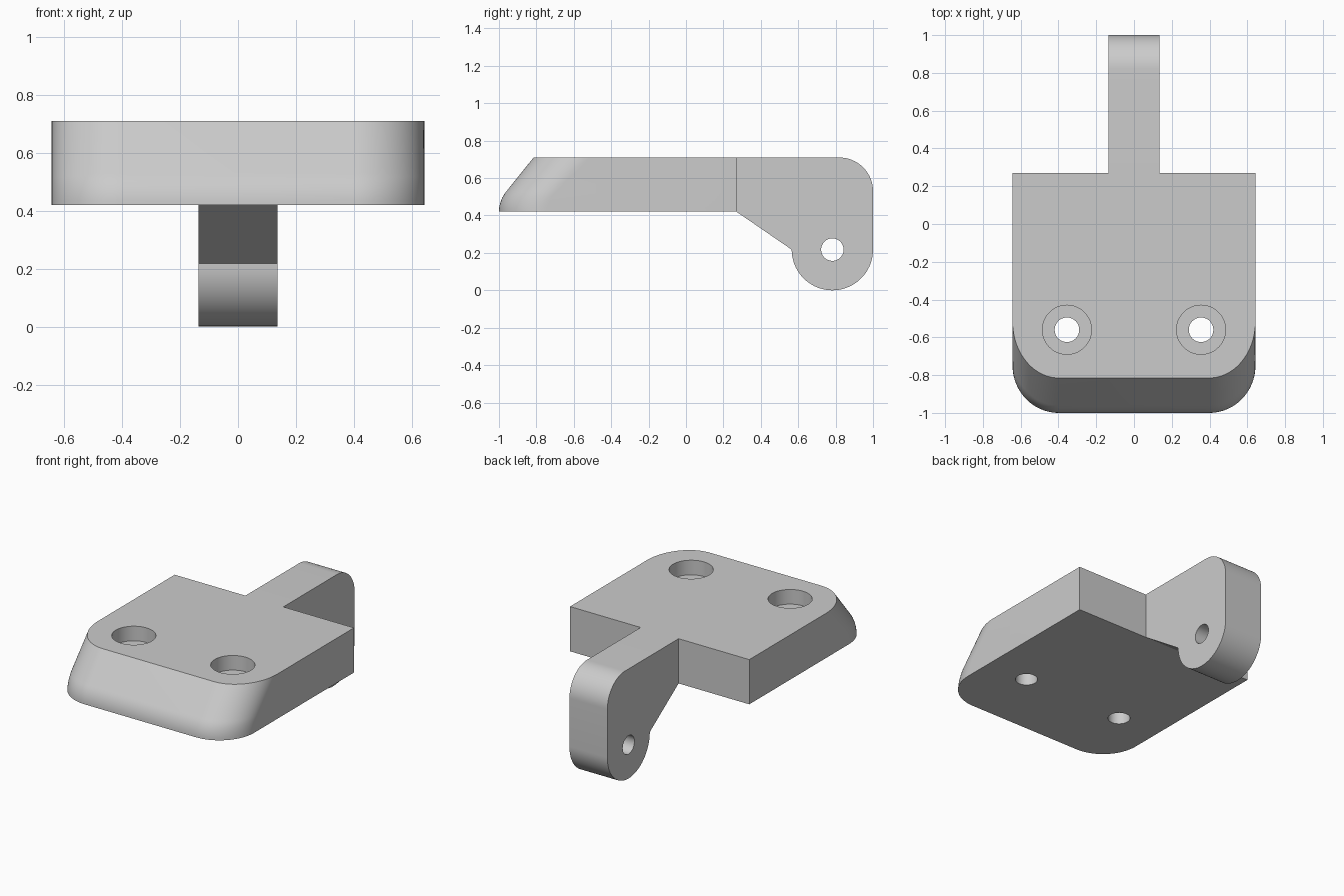
import bpy
import bmesh
from math import pi, sin, cos, radians
from mathutils import Matrix

if "Cube" in bpy.data.objects:
    bpy.data.objects.remove(bpy.data.objects["Cube"], do_unlink=True)

HALF_W, BACK, FRONT = 0.643, 0.27, -1.0
LOW, TOP = 0.42, 0.71
ARM_HALF = 0.136

grey = bpy.data.materials.new("plain grey")
grey.use_nodes = True
colour = (0.6, 0.6, 0.6, 1)
grey.diffuse_color = colour
grey.node_tree.nodes["Principled BSDF"].inputs["Base Color"].default_value = colour


def loft(name, rings):
    """Skin a stack of equal-length rings and cap both ends."""
    bm = bmesh.new()
    loops = [[bm.verts.new(p) for p in ring] for ring in rings]
    n = len(loops[0])
    for a, b in zip(loops, loops[1:]):
        for i in range(n):
            j = (i + 1) % n
            bm.faces.new((a[i], a[j], b[j], b[i]))
    bm.faces.new(loops[0])
    bm.faces.new(loops[-1])
    bmesh.ops.recalc_face_normals(bm, faces=bm.faces)
    return finish(name, bm)


def finish(name, bm):
    mesh = bpy.data.meshes.new(name)
    bm.to_mesh(mesh)
    bm.free()
    mesh.materials.append(grey)
    obj = bpy.data.objects.new(name, mesh)
    bpy.context.collection.objects.link(obj)
    return obj


def arc(cx, cy, rx, ry, start, end, steps=20):
    angles = [radians(start + (end - start) * i / steps) for i in range(steps + 1)]
    return [(cx + rx * cos(a), cy + ry * sin(a)) for a in angles]


def drill(obj, centre, radius, depth, axis="Z"):
    """Cut a round hole centred on a point, then remove the cutter."""
    bm = bmesh.new()
    turn = Matrix.Rotation(pi / 2, 4, "Y") if axis == "X" else Matrix()
    bmesh.ops.create_cone(bm, cap_ends=True, segments=48, radius1=radius, radius2=radius,
                          depth=depth, matrix=Matrix.Translation(centre) @ turn)
    cutter = finish("hole_cutter", bm)
    cutter.hide_render = True
    mod = obj.modifiers.new("hole", "BOOLEAN")
    mod.operation, mod.solver, mod.object = "DIFFERENCE", "EXACT", cutter
    bpy.context.view_layer.objects.active = obj
    bpy.ops.object.modifier_apply(modifier=mod.name)
    bpy.data.objects.remove(cutter, do_unlink=True)


def smooth(obj):
    bpy.ops.object.select_all(action="DESELECT")
    obj.select_set(True)
    bpy.context.view_layer.objects.active = obj
    bpy.ops.object.shade_smooth_by_angle(angle=radians(30))


# Mounting plate: rounded front corners, front edge curving into a sloped face
nose = [(FRONT + 0.17 * (1 - cos(radians(a))), LOW + 0.17 * sin(radians(a)))
        for a in range(0, 41, 5)]
nose.append((-0.815, TOP))
rings = []
for y, z in nose:
    rx = 0.245
    ry = 0.25 + 0.05 * (z - LOW) / (TOP - LOW)
    corner = arc(HALF_W - rx, y + ry, rx, ry, -90, 0)
    half = corner + [(HALF_W, BACK)]
    outline = half + [(-px, py) for px, py in reversed(half)]
    rings.append([(px, py, z) for px, py in outline])
plate = loft("mounting_plate", rings)

# Counterbored screw holes
for side in (-1, 1):
    x, y = side * 0.355, -0.56
    drill(plate, (x, y, TOP), 0.13, 0.19)
    drill(plate, (x, y, 0.55), 0.065, 1.0)
smooth(plate)

# Hinge arm: side profile with a round lug at the bottom
R = 0.2175
profile = [(BACK, LOW), (BACK, TOP)]
profile += arc(0.82, TOP - 0.18, 0.18, 0.18, 90, 0)
profile += arc(1 - R, R, R, R, 0, -180, 36)
arm = loft("hinge_arm", [[(x, y, z) for y, z in profile] for x in (-ARM_HALF, ARM_HALF)])

# Pivot hole through the lug
drill(arm, (0, 1 - R, R), 0.06, 1.0, "X")
smooth(arm)
